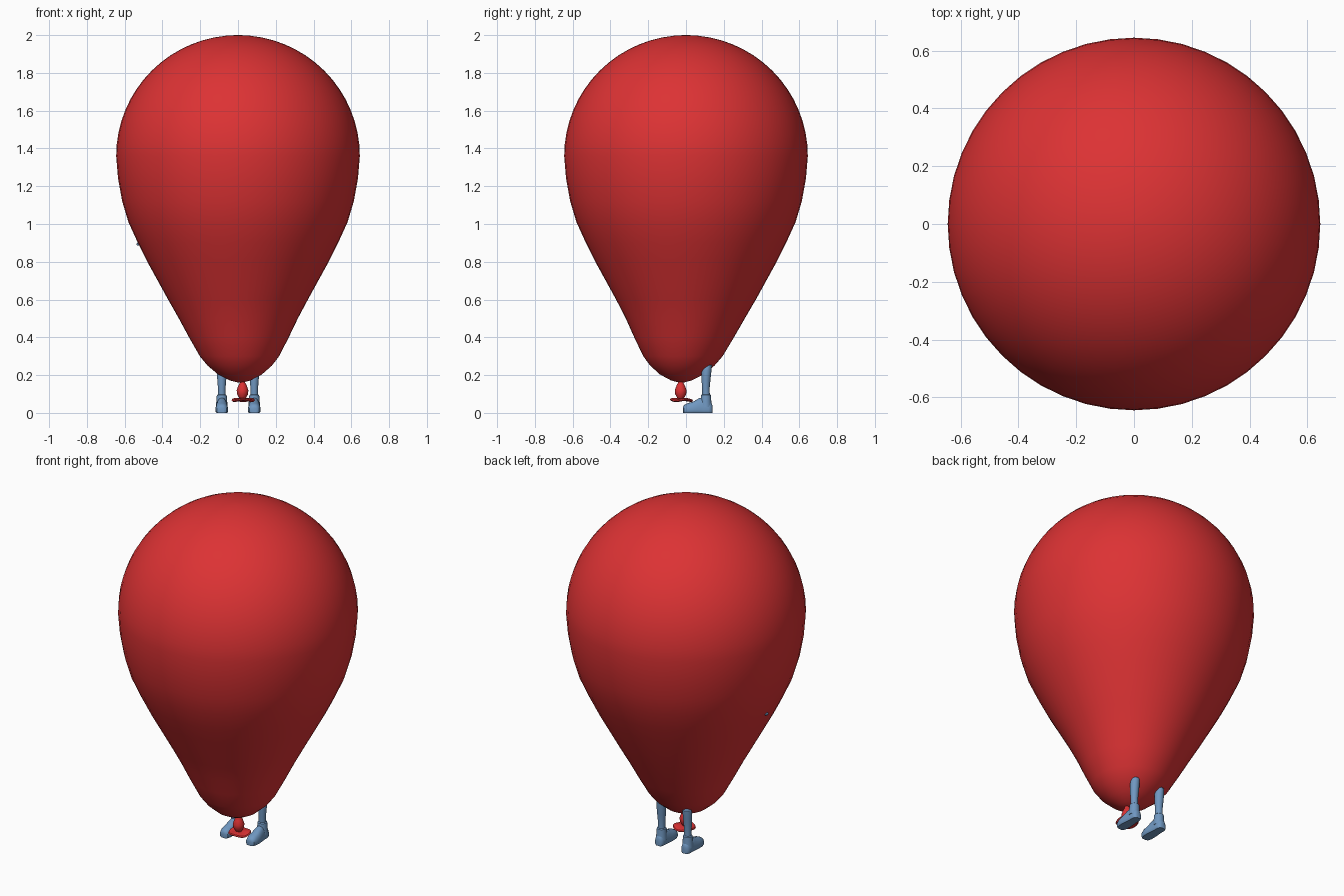
import bpy, bmesh, math

cube = bpy.data.objects.get("Cube")
if cube:
    bpy.data.objects.remove(cube)


def material(name, rgb):
    m = bpy.data.materials.new(name)
    m.use_nodes = True
    m.diffuse_color = (*rgb, 1)
    bsdf = m.node_tree.nodes["Principled BSDF"]
    bsdf.inputs["Base Color"].default_value = (*rgb, 1)
    bsdf.inputs["Roughness"].default_value = 0.6
    return m


red = material("balloon red", (0.72, 0.032, 0.034))
blue = material("soft blue", (0.16, 0.31, 0.53))


def loft(name, rings, mat, angle=40):
    """Skin a list of closed rings and cap both ends."""
    bm = bmesh.new()
    loops = [[bm.verts.new(p) for p in ring] for ring in rings]
    n = len(loops[0])
    for a, b in zip(loops, loops[1:]):
        for i in range(n):
            j = (i + 1) % n
            bm.faces.new((a[i], a[j], b[j], b[i]))
    bm.faces.new(loops[0][::-1])
    bm.faces.new(loops[-1])
    bmesh.ops.recalc_face_normals(bm, faces=bm.faces)
    mesh = bpy.data.meshes.new(name)
    bm.to_mesh(mesh)
    bm.free()
    mesh.materials.append(mat)
    obj = bpy.data.objects.new(name, mesh)
    bpy.context.collection.objects.link(obj)
    bpy.ops.object.select_all(action="DESELECT")
    obj.select_set(True)
    bpy.context.view_layer.objects.active = obj
    bpy.ops.object.shade_smooth_by_angle(angle=math.radians(angle))
    return obj


def circle(x, y, z, rx, ry, n, wave=0.0):
    """Level ring, with an optional ripple in height."""
    return [(x + rx * math.cos(t), y + ry * math.sin(t), z + wave * math.sin(3 * t))
            for t in (2 * math.pi * i / n for i in range(n))]


# Balloon body: tapered lower part, round dome, tip leaning a little forward
lower = [(0.01, 0.16), (0.055, 0.172), (0.115, 0.203), (0.17, 0.25), (0.21, 0.3),
         (0.264, 0.4), (0.315, 0.5), (0.37, 0.6), (0.48, 0.8), (0.53, 0.9),
         (0.58, 1.01), (0.613, 1.12), (0.635, 1.24)]
steps = 16
dome = [(0.645 * math.cos(t), 1.36 + 0.64 * math.sin(t))
        for t in (math.pi / 2 * i / steps for i in range(steps))]
rings = []
for r, z in lower + dome + [(0.01, 2.0)]:
    lean = max(0.0, 1 - (z - 0.16) / 0.4)
    rings.append(circle(0.012 * lean, -0.025 * lean, z, r, r, 48))
loft("balloon", rings, red)

# Tied neck and rippled lip
neck = [(0.016, 0.19), (0.014, 0.16), (0.022, 0.145), (0.031, 0.12),
        (0.029, 0.098), (0.02, 0.083), (0.013, 0.07)]
loft("balloon_knot", [circle(0.024, -0.028, z, r, r, 20) for r, z in neck], red)
lip = [(0.012, 0.076), (0.04, 0.077), (0.058, 0.073), (0.062, 0.067),
       (0.055, 0.061), (0.012, 0.064)]
loft("balloon_lip", [circle(0.028, -0.024, z, r, r, 30, 0.004 * r / 0.06)
                     for r, z in lip], red)


def foot_ring(x, y, w, h, n=20):
    """Upright section with a flat sole and a rounded top."""
    pts = []
    for i in range(n):
        t = 2 * math.pi * i / n
        c, s = math.cos(t), math.sin(t)
        z = 0.015 + (h - 0.015) * s if s > 0 else 0.015 + 0.015 * max(-1, 1.8 * s)
        pts.append((x + w * math.copysign(abs(c) ** 0.8, c), y, z))
    return pts


shin = [(0.262, 0.116, 0.012), (0.252, 0.114, 0.023), (0.225, 0.109, 0.026),
        (0.18, 0.106, 0.024), (0.13, 0.105, 0.02), (0.095, 0.106, 0.02)]
cuff = [(0.098, 0.106, 0.021), (0.094, 0.106, 0.026), (0.06, 0.105, 0.029),
        (0.03, 0.106, 0.031)]
shoe = [(-0.016, 0.015, 0.03), (-0.01, 0.026, 0.042), (0.01, 0.033, 0.052),
        (0.04, 0.034, 0.06), (0.07, 0.031, 0.078), (0.095, 0.028, 0.082),
        (0.12, 0.028, 0.07), (0.134, 0.023, 0.055), (0.14, 0.013, 0.04)]

# Legs and shoes, one set each side
for side, sign in (("left", 1), ("right", -1)):
    x = sign * 0.086
    loft(side + "_leg", [circle(x, y, z, r, r, 16) for z, y, r in shin], blue)
    loft(side + "_ankle", [circle(x, y, z, r, r, 16) for z, y, r in cuff], blue)
    loft(side + "_shoe", [foot_ring(x, y, w, h) for y, w, h in shoe], blue)

# Small fingertip poking out of the balloon's side
tip = [(0.885, 0.008), (0.89, 0.012), (0.896, 0.012), (0.901, 0.007)]
loft("fingertip", [circle(-0.526, 0, z, r, r, 10) for z, r in tip], blue)
